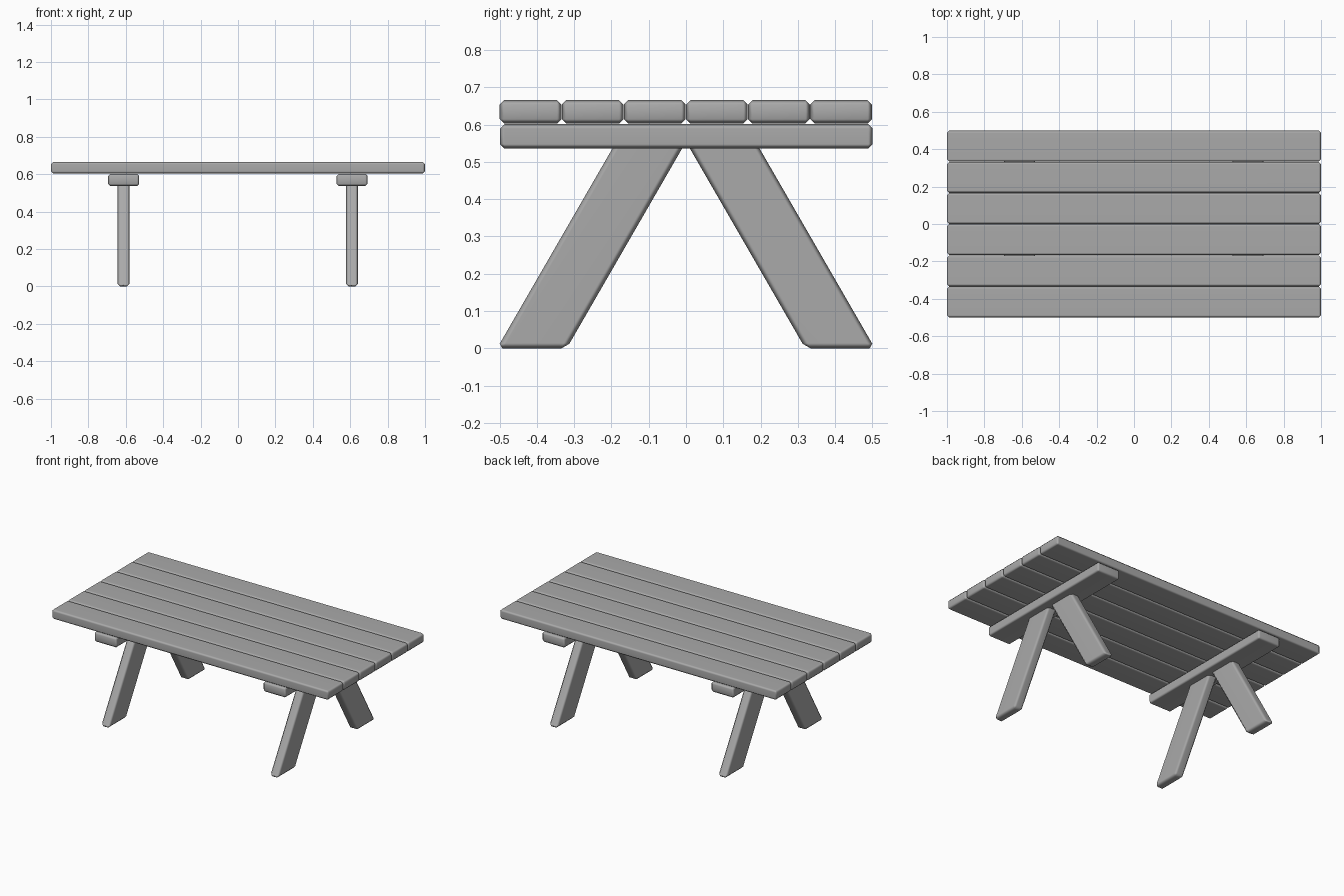
import bpy, bmesh, math

if "Cube" in bpy.data.objects:
    bpy.data.objects.remove(bpy.data.objects["Cube"])

# Weathered grey wood
wood = bpy.data.materials.new("grey_wood")
wood.diffuse_color = (0.4, 0.4, 0.4, 1)
wood.use_nodes = True
wood.node_tree.nodes["Principled BSDF"].inputs["Base Color"].default_value = wood.diffuse_color


def prism(name, profile, x0, x1, bevel=0.014):
    """Extrude a (y, z) profile from x0 to x1, with chamfered edges."""
    bm = bmesh.new()
    face = bm.faces.new([bm.verts.new((x0, y, z)) for y, z in profile])
    ext = bmesh.ops.extrude_face_region(bm, geom=[face])
    verts = [v for v in ext["geom"] if isinstance(v, bmesh.types.BMVert)]
    bmesh.ops.translate(bm, verts=verts, vec=(x1 - x0, 0, 0))
    bmesh.ops.recalc_face_normals(bm, faces=bm.faces)
    bmesh.ops.bevel(bm, geom=list(bm.edges), offset=bevel, offset_type='OFFSET',
                    segments=1, profile=0.5, affect='EDGES')
    bmesh.ops.recalc_face_normals(bm, faces=bm.faces)
    for f in bm.faces:
        f.smooth = True
    mesh = bpy.data.meshes.new(name)
    bm.to_mesh(mesh)
    bm.free()
    mesh.materials.append(wood)
    obj = bpy.data.objects.new(name, mesh)
    bpy.context.collection.objects.link(obj)
    # Large faces stay flat, chamfers carry the soft shading
    mod = obj.modifiers.new("weighted_normals", 'WEIGHTED_NORMAL')
    mod.weight = 60
    return obj


def board(name, x0, x1, y0, y1, z0, z1):
    return prism(name, [(y0, z0), (y1, z0), (y1, z1), (y0, z1)], x0, x1, 0.012)


# Table top: six planks with hairline gaps
pitch = 1 / 6
for i in range(6):
    y0 = -0.5 + i * pitch
    board(f"top_plank_{i + 1}", -1, 1, y0, y0 + pitch - 0.001, 0.603, 0.666)

# Two trestles: a cross batten and a pair of splayed legs
LEG_TOP = 0.56
lean = LEG_TOP * math.tan(math.radians(30))
for side, x in (("left", -0.611), ("right", 0.61)):
    board(f"{side}_batten", x - 0.083, x + 0.083, -0.499, 0.501, 0.536, 0.602)
    for end, s in (("front", 1), ("back", -1)):
        outline = [(-0.507, 0), (-0.32, 0), (-0.32 + lean, LEG_TOP), (-0.507 + lean, LEG_TOP)]
        prism(f"{side}_{end}_leg", [(s * y, z) for y, z in outline], x - 0.032, x + 0.032)
